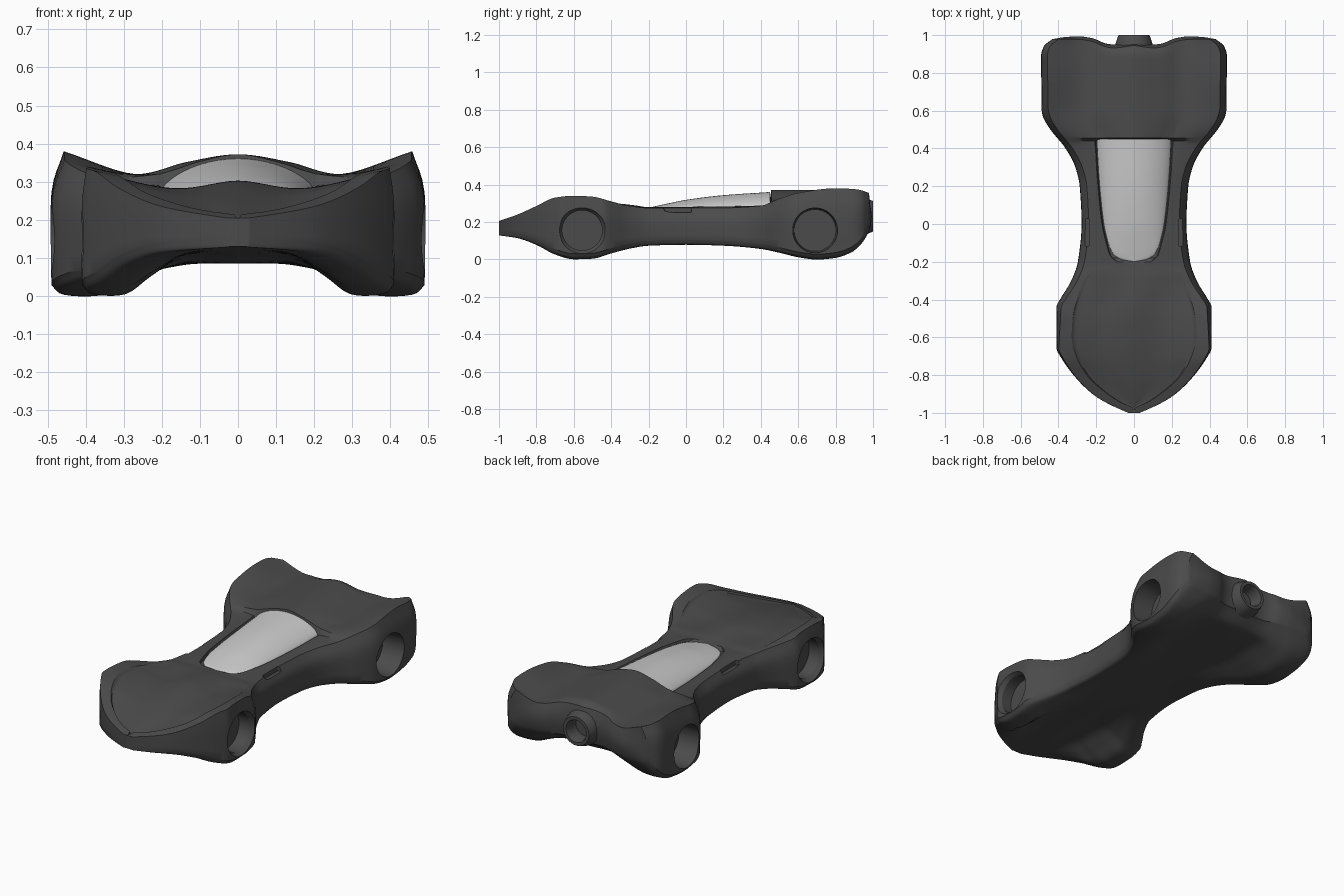
import bpy, bmesh, math
from mathutils import Vector, Matrix

if "Cube" in bpy.data.objects:
    bpy.data.objects.remove(bpy.data.objects["Cube"])


def curve(*pts):
    """Monotone smooth curve through (t, value) pairs."""
    d = [(b[1] - a[1]) / (b[0] - a[0]) for a, b in zip(pts, pts[1:])]
    m = [d[0]] + [2 * a * b / (a + b) if a * b > 0 else 0 for a, b in zip(d, d[1:])] + [d[-1]]

    def f(t):
        t = min(max(t, pts[0][0]), pts[-1][0])
        i = next(k for k in range(len(d)) if t <= pts[k + 1][0])
        (a, p), (b, q) = pts[i], pts[i + 1]
        h = b - a
        s = (t - a) / h
        return ((2*s**3 - 3*s*s + 1) * p + (s**3 - 2*s*s + s) * h * m[i]
                + (3*s*s - 2*s**3) * q + (s**3 - s*s) * h * m[i + 1])
    return f


def spline(pts, counts, first=None, last=None):
    """Catmull-Rom through 2D points, with optional ghost end points."""
    p = [Vector(q) for q in pts]
    p = [Vector(first) if first else p[0] * 2 - p[1]] + p + [Vector(last) if last else p[-1] * 2 - p[-2]]
    out = [p[1]]
    for i, n in enumerate(counts):
        a, b, c, d = p[i:i + 4]
        for k in range(1, n + 1):
            t = k / n
            out.append(0.5 * (2*b + (c - a)*t + (2*a - 5*b + 4*c - d)*t*t + (3*b - a - 3*c + d)*t**3))
    return out


def finish(name, bm, mat=None):
    bmesh.ops.remove_doubles(bm, verts=bm.verts, dist=1e-5)
    bmesh.ops.recalc_face_normals(bm, faces=bm.faces)
    me = bpy.data.meshes.new(name)
    bm.to_mesh(me)
    bm.free()
    ob = bpy.data.objects.new(name, me)
    bpy.context.collection.objects.link(ob)
    if mat:
        me.materials.append(mat)
    return ob


def smooth(ob, angle=32):
    bpy.ops.object.select_all(action='DESELECT')
    bpy.context.view_layer.objects.active = ob
    ob.select_set(True)
    bpy.ops.object.shade_smooth_by_angle(angle=math.radians(angle))


def lathe(name, profile, origin, axis, mat=None, stretch=0, n=40):
    """Revolve (radius, distance) points around an axis; stretch makes a capsule in y."""
    bm = bmesh.new()
    rot = Vector((0, 0, 1)).rotation_difference(Vector(axis)).to_matrix()
    rings = []
    for r, a in profile:
        ring = []
        for i in range(n):
            t = 2 * math.pi * (i + .5) / n
            v = rot @ Vector((r * math.cos(t), r * math.sin(t), a))
            v.y += math.copysign(stretch, v.y) if stretch else 0
            ring.append(bm.verts.new(v + Vector(origin)))
        rings.append(ring)
    for a, b in zip(rings, rings[1:]):
        for i in range(n):
            bm.faces.new((a[i], a[i - 1], b[i - 1], b[i]))
    bm.faces.new(rings[0])
    bm.faces.new(rings[-1])
    return finish(name, bm, mat)


dark = bpy.data.materials.new("dark_body")
dark.diffuse_color = (.07, .07, .07, 1)
dark.use_nodes = True
dark.node_tree.nodes["Principled BSDF"].inputs["Base Color"].default_value = dark.diffuse_color

# Body shape curves along y: widths, then heights
width = curve((-1, .03), (-.985, .065), (-.95, .14), (-.9, .22), (-.8, .32), (-.7, .39), (-.66, .41),
              (-.44, .41), (-.4, .39), (-.3, .33), (-.2, .295), (0, .275), (.2, .285), (.3, .308),
              (.4, .36), (.5, .44), (.57, .48), (.62, .49), (.88, .49), (.92, .475), (.95, .43))
rim_inset = curve((-1, 0), (-.8, .004), (-.6, .015), (-.3, .03), (0, .035), (.6, .035), (.95, .03))
inner_x = curve((-1, .003), (-.97, .01), (-.95, .06), (-.9, .14), (-.8, .25), (-.7, .305), (-.6, .33),
                (-.5, .325), (-.4, .30), (-.3, .262), (-.25, .22), (-.22, .07), (-.2, .09), (-.17, .125),
                (-.1, .147), (0, .17), (.25, .195), (.44, .208), (.6, .27), (.95, .27))
side_low = curve((-1, .13), (-.9, .115), (-.8, .08), (-.7, .03), (-.6, .005), (-.5, .008), (-.4, .035),
                 (-.3, .06), (-.2, .075), (0, .08), (.2, .075), (.4, .058), (.5, .038), (.6, .015),
                 (.7, .003), (.8, .012), (.88, .045), (.92, .09), (.95, .15))
belly = curve((-1, .13), (-.9, .12), (-.5, .1), (0, .085), (.6, .085), (.85, .09), (.95, .15))
rim_z = curve((-1, .205), (-.9, .24), (-.8, .285), (-.7, .33), (-.6, .34), (-.5, .335), (-.4, .31),
              (-.3, .285), (-.2, .275), (.2, .275), (.4, .287), (.5, .325), (.6, .355), (.8, .38), (.9, .374), (.95, .355))
inner_z = curve((-1, .205), (-.9, .236), (-.8, .275), (-.7, .312), (-.6, .325), (-.5, .32), (-.4, .302),
                (-.3, .284), (-.2, .28), (.2, .283), (.44, .29), (.456, .32), (.8, .32), (.95, .315))
centre_z = curve((-1, .205), (-.95, .22), (-.8, .26), (-.6, .298), (-.45, .312), (-.3, .295), (-.22, .28),
                 (-.17, .275), (.44, .275), (.456, .372), (.9, .372), (.95, .35))
dip = curve((-1, 0), (-.8, -.01), (-.6, -.022), (-.45, -.022), (-.25, 0), (.44, 0), (.46, .006), (.95, .004))
step = curve((-1, 0), (-.96, .01), (-.5, .01), (-.3, .003), (-.24, 0), (-.2, 0), (-.18, .015), (.44, .015), (.456, 0), (.95, 0))
tail = curve((0, -.005), (.11, -.018), (.15, -.012), (.22, .016), (.3, .028), (.5, .03))


def place(p, y, bulge=0):
    k = min(max((y - .75) / .2, 0), 1) ** 2
    return (p.x, y + k * tail(abs(p.x)) + bulge, p.y)


def section(y):
    w, zl, zb = width(y), side_low(y), belly(y)
    zm = zb * .5 + zl * .5
    low = spline([(0, zb), (.35*w, zb), (.55*w, zm), (.72*w, zl), (.93*w, zl), (w, zl + .025)],
                 [4, 4, 4, 5, 5], first=(-.35*w, zb))
    xr, zr, xi, zi, zc = w - rim_inset(y), rim_z(y), inner_x(y), inner_z(y), centre_z(y)
    xi = min(xi, xr * .9)
    side = spline([low[-1], (w, zl + .68 * (zr - zl)), (xr, zr)], [4, 4])
    mid = (xi / 2, (zi + zc) / 2 + dip(y))
    top = spline([(xr, zr), (xi, zi), mid, (0, zc)], [7, 7, 7], last=(-mid[0], mid[1]))
    s = step(y)
    top = top[:8] + [Vector((xi * .97, zi - s))] + [Vector((p.x, p.y - s)) for p in top[8:]]
    top[-1].x = 0
    return low, side, top


# Body: one half lofted along y, tail closed with a grid, then mirrored
ys = [-1 + .08 * (i / 10) ** 2 for i in range(10)] + [-.92 + .02 * i for i in range(93)] + [.93, .945, .95, .456, -.21, -.19, -.17]
ys = sorted(y for y in {round(y, 4) for y in ys} if y <= .95)
bm = bmesh.new()
rings = []
for y in ys:
    low, side, top = section(y)
    rings.append([bm.verts.new(place(p, y)) for p in low + side[1:-1] + top])
for a, b in zip(rings, rings[1:]):
    for i in range(len(a) - 1):
        bm.faces.new((a[i], a[i + 1], b[i + 1], b[i]))
bm.faces.new(rings[0])
cols = []
for k, p in enumerate(low):
    q = top[len(low) - 1 - k]
    line = side if k == len(low) - 1 else [p.lerp(q, t / 8) for t in range(9)]
    bulge = .018 * (1 - (k / (len(low) - 1)) ** 4)
    cols.append([bm.verts.new(place(v, .95, bulge * math.sin(math.pi * t / 8) if 0 < t < 8 else 0))
                 for t, v in enumerate(line)])
for a, b in zip(cols, cols[1:]):
    for t in range(8):
        bm.faces.new((a[t], a[t + 1], b[t + 1], b[t]))
bmesh.ops.remove_doubles(bm, verts=bm.verts, dist=1e-5)
bmesh.ops.mirror(bm, geom=bm.verts[:] + bm.edges[:] + bm.faces[:], axis='X', merge_dist=1e-5)
body = finish("car_body", bm, dark)

# Cutters: wheel wells, shoulder slots, exhaust bore
cutters = [lathe("exhaust_cutter", [(.058, .88), (.058, 1.1)], (0, 0, .23), (0, 1, 0))]
for s in (-1, 1):
    cutters += [
        lathe("front_well_cutter", [(.107, .32), (.107, .385), (.125, .411), (.125, .5)], (0, -.555, .155), (s, 0, 0)),
        lathe("rear_well_cutter", [(.112, .36), (.12, .49), (.12, .6)], (0, .69, .155), (s, 0, 0)),
        lathe("slot_cutter", [(.012, .25), (.012, .4)], (s * .248, -.045, 0), (0, 0, 1), stretch=.063)]
bpy.context.view_layer.objects.active = body
for c in cutters:
    c.hide_render = True
    mod = body.modifiers.new("cut", 'BOOLEAN')
    mod.object, mod.operation, mod.solver = c, 'DIFFERENCE', 'EXACT'
    bpy.ops.object.modifier_apply(modifier=mod.name)
for c in cutters:
    bpy.data.objects.remove(c)
smooth(body)

# Exhaust nozzle at the tail
smooth(lathe("exhaust_nozzle", [(.105, .92), (.098, .955), (.09, .98), (.082, 1), (.064, 1), (.057, .98), (.057, .885)],
             (0, 0, .23), (0, 1, 0), dark))

# Canopy: domed glass narrowing to a round front
half = curve((-.2, .004), (-.195, .04), (-.18, .083), (-.15, .115), (-.1, .137), (0, .16), (.25, .186), (.45, .198))
crown = curve((-.2, .276), (-.1, .298), (0, .318), (.2, .343), (.45, .36))
edge = curve((-.2, .27), (.2, .273), (.45, .282))
bm = bmesh.new()
rows = []
for i in range(41):
    y = -.2 + .65 * (i / 40) ** 1.6
    rows.append([bm.verts.new((half(y) * math.sin(a), y, edge(y) + (crown(y) - edge(y)) * math.cos(a) ** 1.5
                               if abs(a) < 1.57 else edge(y) - .012))
                 for a in [math.pi / 2 * j / 12 for j in range(-12, 13)]])
for a, b in zip(rows, rows[1:]):
    for j in range(24):
        bm.faces.new((a[j], b[j], b[j + 1], a[j + 1]))
canopy = finish("canopy", bm)
if canopy.data.polygons[480].normal.z < 0:
    canopy.data.flip_normals()
smooth(canopy, 40)
